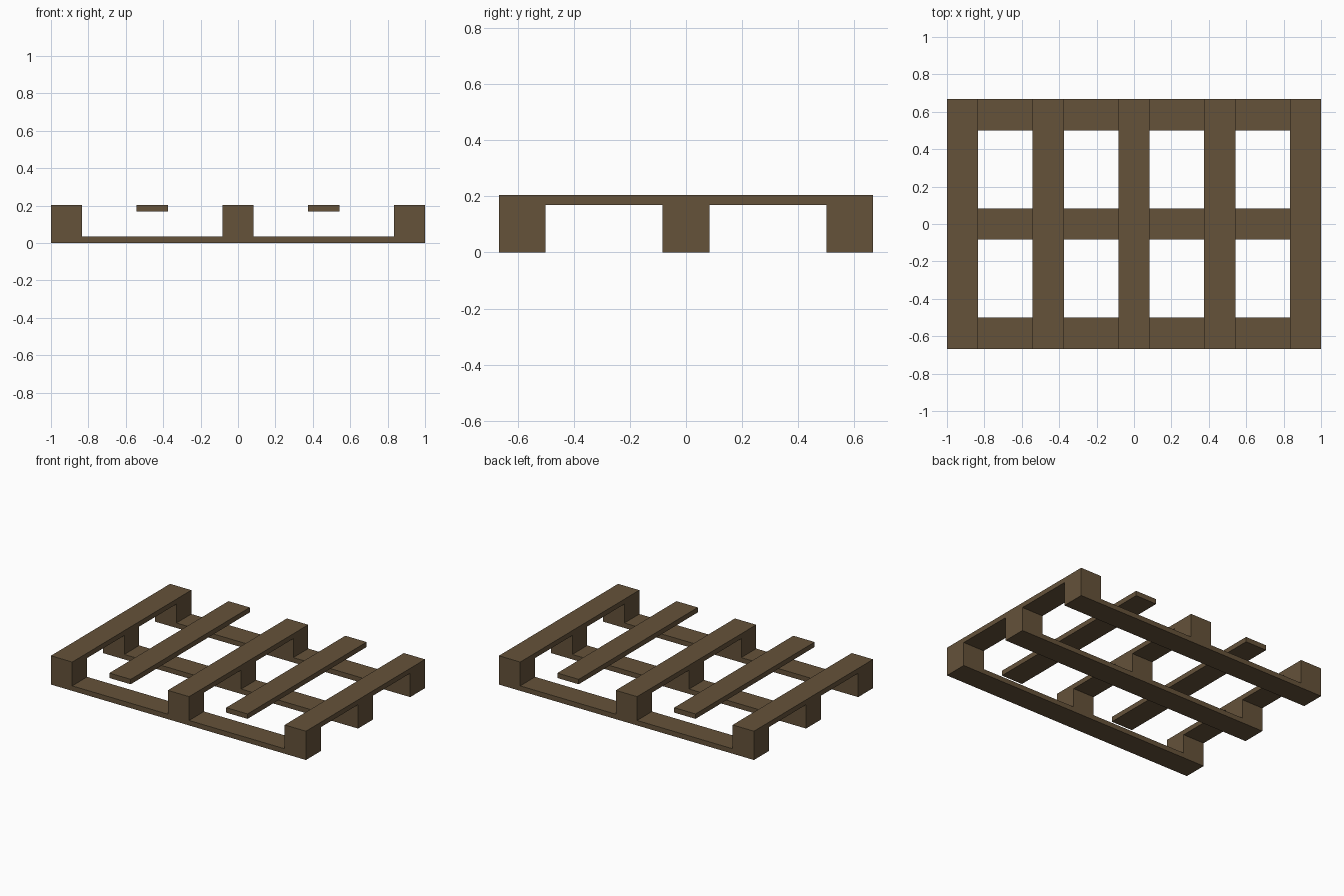
import bpy, bmesh

if "Cube" in bpy.data.objects:
    bpy.data.objects.remove(bpy.data.objects["Cube"])

W, L, D = 0.167, 2.0, 1.334      # plank width, pallet length, pallet depth
H, T = 0.204, 0.035              # pallet height, plank thickness

wood = bpy.data.materials.new("brown_wood")
wood.diffuse_color = (0.13, 0.085, 0.042, 1)
wood.use_nodes = True
wood.node_tree.nodes["Principled BSDF"].inputs["Base Color"].default_value = wood.diffuse_color


def box(name, x, y, z0, sx, sy, sz, capped=True):
    bm = bmesh.new()
    bmesh.ops.create_cube(bm, size=1)
    if not capped:               # leave out faces hidden between planks
        caps = [f for f in bm.faces if abs(f.normal.z) > 0.5]
        bmesh.ops.delete(bm, geom=caps, context='FACES')
    bmesh.ops.scale(bm, vec=(sx, sy, sz), verts=bm.verts)
    bmesh.ops.translate(bm, vec=(x, y, z0 + sz / 2), verts=bm.verts)
    mesh = bpy.data.meshes.new(name)
    bm.to_mesh(mesh)
    bm.free()
    mesh.materials.append(wood)
    obj = bpy.data.objects.new(name, mesh)
    bpy.context.collection.objects.link(obj)


ex, ey = (L - W) / 2, (D - W) / 2
rows = (-ey, 0, ey)

# Bottom runners along the length
for y in rows:
    box("bottom_board", 0, y, 0, L, W, T)

# Top slats across the depth
for x in (-ex, -ex / 2, 0, ex / 2, ex):
    box("top_slat", x, 0, H - T, W, D, T)

# Spacer blocks between runners and slats
for x in (-ex, 0, ex):
    for y in rows:
        box("spacer_block", x, y, T, W, W, H - 2 * T, capped=False)
